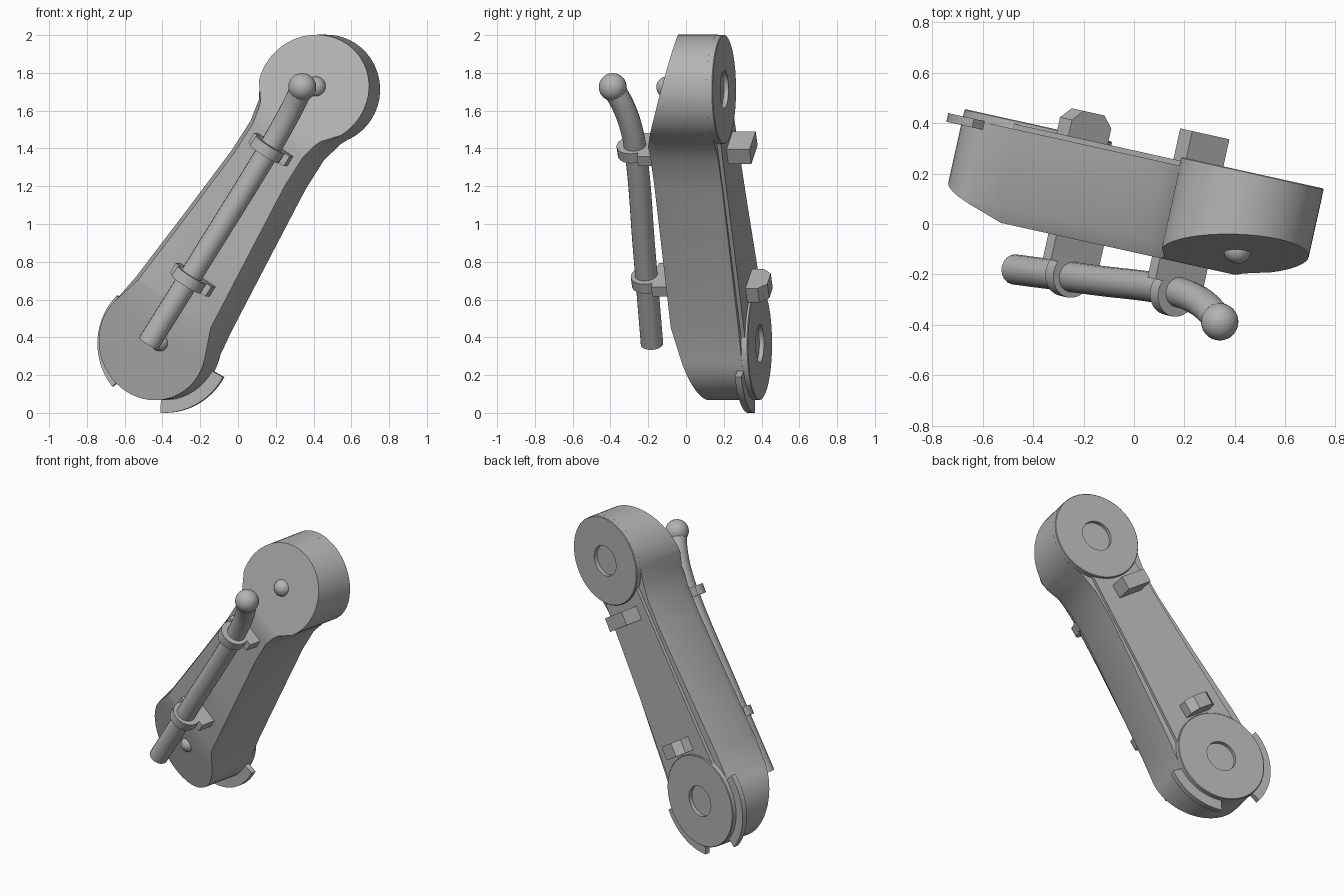
import bpy, bmesh, math
from mathutils import Matrix, Vector

if "Cube" in bpy.data.objects:
    bpy.data.objects.remove(bpy.data.objects["Cube"])

grey = bpy.data.materials.new("mid_grey")
grey.use_nodes = True
GREY = (0.45, 0.45, 0.45, 1)
grey.diffuse_color = GREY
grey.node_tree.nodes["Principled BSDF"].inputs["Base Color"].default_value = GREY

# Arm frame: x across the arm, y along it, z out of its front; origin at the lower hub
yaw = math.radians(-12.5)
lean = math.atan2(0.87, 1.345)
LENGTH, LOWER_R, UPPER_R = 1.602, 0.30, 0.29
turn = Matrix.Rotation(yaw, 4, 'Z')
origin = turn @ Vector((-0.455, 0, 0.367))
FRAME = Matrix.Translation(origin) @ turn @ Matrix.Rotation(lean, 4, 'Y') @ Matrix.Rotation(math.pi / 2, 4, 'X')


def finish(obj, angle=35):
    obj.data.materials.append(grey)
    bpy.ops.object.select_all(action='DESELECT')
    obj.select_set(True)
    bpy.context.view_layer.objects.active = obj
    bpy.ops.object.shade_smooth_by_angle(angle=math.radians(angle))
    return obj


def from_bmesh(name, bm, matrix=FRAME):
    bmesh.ops.recalc_face_normals(bm, faces=bm.faces)
    mesh = bpy.data.meshes.new(name)
    bm.to_mesh(mesh)
    bm.free()
    obj = bpy.data.objects.new(name, mesh)
    bpy.context.collection.objects.link(obj)
    obj.matrix_world = matrix
    bpy.context.view_layer.update()
    return finish(obj)


def loft(rings):
    """Closed solid through matching rings of points."""
    bm = bmesh.new()
    loops = [[bm.verts.new(p) for p in ring] for ring in rings]
    n = len(loops[0])
    for a, b in zip(loops, loops[1:]):
        for i in range(n):
            j = (i + 1) % n
            bm.faces.new((a[i], a[j], b[j], b[i]))
    bm.faces.new(loops[0][::-1])
    bm.faces.new(loops[-1])
    return bm


def arc(cy, r, start, end, steps):
    angles = [math.radians(start + (end - start) * i / steps) for i in range(steps + 1)]
    return [(r * math.cos(a), cy + r * math.sin(a)) for a in angles]


# Arm outline: two round ends joined by a tapering waist
def outline(z, right_in, left_in):
    right = [(0.25, 0.268), (0.7, 0.23), (1.1, 0.197), (1.28, 0.197), (1.4, 0.225)]
    left = [(0.25, 0.285), (0.7, 0.245), (1.1, 0.213), (1.28, 0.212), (1.4, 0.235)]
    pts = arc(0, LOWER_R, -195, 15, 32)
    pts += [(w - right_in, s) for s, w in right]
    pts += arc(LENGTH, UPPER_R, -24, 204, 36)
    pts += [(left_in - w, s) for s, w in reversed(left)]
    return [(x, y, z) for x, y in pts]


body = loft([outline(-0.265, 0, 0), outline(0.05, 0.012, 0.02), outline(0.11, 0.035, 0.05)])


def slope_end(bm, y, normal):
    bmesh.ops.bisect_plane(bm, geom=bm.verts[:] + bm.edges[:] + bm.faces[:],
                           plane_co=(0, y, 0.11), plane_no=normal, clear_outer=True)
    bmesh.ops.holes_fill(bm, edges=[e for e in bm.edges if e.is_boundary], sides=0)


slope_end(body, 0.25, (0, -0.14, 0.52))
slope_end(body, 1.36, (0, 0.165, 0.5))
from_bmesh("arm_body", body)

# Back cover panel
cover = [(-0.24, 0.1), (0.24, 0.1), (0.2, 0.75), (0.17, 1.45), (-0.17, 1.45), (-0.2, 0.75)]
from_bmesh("back_panel", loft([[(x, y, z) for x, y in cover] for z in (-0.285, -0.25)]))


# Hub discs with a shallow round recess
def hub(name, cy, radius):
    profile = [(radius, -0.25), (radius, -0.296), (radius - 0.004, -0.30), (0.1, -0.30), (0.1, -0.275)]
    from_bmesh(name, loft([[(x, y, z) for x, y in arc(cy, r, 0, 352.5, 47)] for r, z in profile]))


hub("lower_hub_disc", 0, LOWER_R)
hub("upper_hub_disc", LENGTH, UPPER_R)


# Curved stop tabs around the lower hub
def tab(name, radius, start, end):
    pts = arc(0, radius, start, end, 14) + arc(0, 0.27, end, start, 14)
    from_bmesh(name, loft([[(x, y, z) for x, y in pts] for z in (-0.27, -0.235)]))


tab("lower_stop_tab", 0.367, -60, 4)
tab("side_stop_tab", 0.36, 168, 252)


def block(name, x, y, z, sx, sy, sz, cut=0):
    a, b = sx / 2, sz / 2
    ring = [(-a, b), (-a, cut - b), (cut - a, -b), (a - cut, -b), (a, cut - b), (a, b)]
    if not cut:
        ring = [(-a, b), (-a, -b), (a, -b), (a, b)]
    from_bmesh(name, loft([[(x + p, y + t, z + q) for p, q in ring] for t in (-sy / 2, sy / 2)]))


# Back lugs
block("upper_back_lug", -0.016, 1.225, -0.335, 0.18, 0.09, 0.15)
block("lower_back_lug", -0.014, 0.355, -0.325, 0.19, 0.09, 0.14, 0.045)

# Front tube, bent outward at the top
path = [(-0.475, -0.18, 0.365), (-0.16, -0.222, 0.87), (0.155, -0.266, 1.38),
        (0.225, -0.288, 1.5), (0.29, -0.33, 1.62), (0.34, -0.388, 1.725)]
curve = bpy.data.curves.new("front_tube", 'CURVE')
curve.dimensions = '3D'
curve.bevel_depth = 0.06
curve.bevel_resolution = 6
curve.use_fill_caps = True
spline = curve.splines.new('BEZIER')
spline.bezier_points.add(len(path) - 1)
for point, co in zip(spline.bezier_points, path):
    point.co = co
    point.handle_left_type = point.handle_right_type = 'AUTO'
tube = bpy.data.objects.new("front_tube", curve)
bpy.context.collection.objects.link(tube)
bpy.ops.object.select_all(action='DESELECT')
tube.select_set(True)
bpy.context.view_layer.objects.active = tube
bpy.ops.object.convert(target='MESH')
finish(bpy.context.view_layer.objects.active)


# Tube clamps: a collar on a foot
def clamp(name, centre):
    c = FRAME.inverted() @ Vector(centre)
    ring = arc(0, 0.09, 0, 345, 23)
    from_bmesh(name + "_collar", loft([[(c.x + p, c.y + t, c.z + q) for p, q in ring] for t in (-0.03, 0.03)]))
    foot_top = c.z - 0.04
    block(name + "_foot", c.x, c.y, (foot_top + 0.1) / 2, 0.23, 0.06, foot_top - 0.1)


clamp("lower_clamp", (-0.26, -0.2, 0.705))
clamp("upper_clamp", (0.155, -0.275, 1.395))


# Ball end of the tube and the two round pivots on the front
def ball(name, matrix, radius):
    bm = bmesh.new()
    bmesh.ops.create_uvsphere(bm, u_segments=32, v_segments=16, radius=radius)
    from_bmesh(name, bm, matrix)


ball("tube_ball", Matrix.Translation(path[-1]), 0.074)
ball("upper_pivot", FRAME @ Matrix.Translation((0.0, LENGTH + 0.015, 0.01)), 0.056)
ball("lower_pivot", FRAME @ Matrix.Translation((0.03, 0.03, 0.035)), 0.05)
